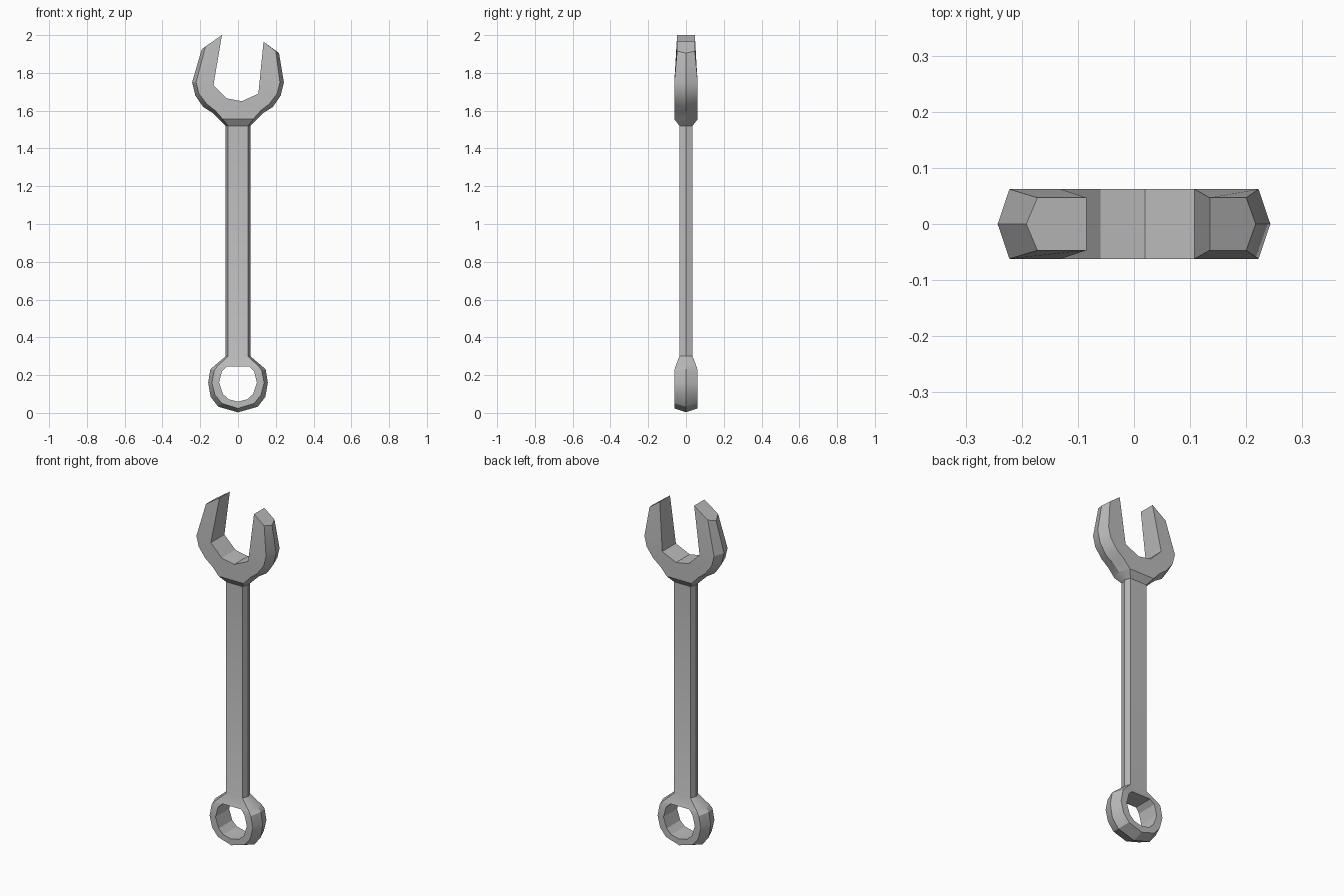
import bpy, bmesh, math

cube = bpy.data.objects.get("Cube")
if cube:
    bpy.data.objects.remove(cube)

steel = bpy.data.materials.new("grey steel")
steel.use_nodes = True
COLOUR = (0.5, 0.5, 0.5, 1)
steel.diffuse_color = COLOUR
steel.node_tree.nodes["Principled BSDF"].inputs["Base Color"].default_value = COLOUR


def loft(name, sections):
    """Skin a row of closed cross-sections and cap both ends."""
    bm = bmesh.new()
    rows = [[bm.verts.new(p) for p in s] for s in sections]
    n = len(rows[0])
    for a, b in zip(rows, rows[1:]):
        for i in range(n):
            j = (i + 1) % n
            bm.faces.new((a[i], a[j], b[j], b[i]))
    bm.faces.new(rows[0])
    bm.faces.new(rows[-1])
    bmesh.ops.remove_doubles(bm, verts=bm.verts, dist=0.0005)
    bmesh.ops.recalc_face_normals(bm, faces=bm.faces)
    mesh = bpy.data.meshes.new(name)
    bm.to_mesh(mesh)
    bm.free()
    mesh.materials.append(steel)
    obj = bpy.data.objects.new(name, mesh)
    bpy.context.collection.objects.link(obj)
    bpy.ops.object.select_all(action="DESELECT")
    obj.select_set(True)
    bpy.context.view_layer.objects.active = obj
    bpy.ops.object.shade_smooth_by_angle(angle=math.radians(28))


def rim(inner, face, ridge, y):
    """Section of a jaw or ring: flat inner wall, two faces, outer ridge."""
    (a, b), (c, d), (e, f) = inner, face, ridge
    return [(a, y, b), (c, y, d), (e, 0, f), (c, -y, d), (a, -y, b)]


def bar(z, face, y, ridge):
    """Six-sided section of the handle."""
    return [(face, y, z), (ridge, 0, z), (face, -y, z),
            (-face, -y, z), (-ridge, 0, z), (-face, y, z)]


def flip(p):
    return (-p[0], p[1])


# Handle, flaring into the ring and the jaw
loft("handle", [bar(0.245, 0.11, 0.056, 0.13), bar(0.3, 0.053, 0.035, 0.065),
                bar(1.52, 0.053, 0.035, 0.065), bar(1.555, 0.08, 0.062, 0.1)])

# Ring end: half of it, then mirrored
half = [((0.06, 0.245), (0.11, 0.245), (0.13, 0.245), 0.056),
        ((0.085, 0.22), (0.125, 0.225), (0.146, 0.232), 0.062),
        ((0.1, 0.16), (0.138, 0.16), (0.158, 0.16), 0.062),
        ((0.08, 0.1), (0.122, 0.095), (0.145, 0.085), 0.062),
        ((0.05, 0.072), (0.085, 0.05), (0.105, 0.033), 0.062),
        ((0, 0.06), (0, 0.024), (0, 0.003), 0.062)]
ring = half + [(flip(a), flip(b), flip(c), y) for a, b, c, y in half[-2::-1]]
loft("ring_end", [rim(*s) for s in ring])

# Open jaw: symmetrical outside, tilted slot inside
outer = [((0.222, 1.75), (0.243, 1.75)), ((0.207, 1.69), (0.226, 1.68)),
         ((0.165, 1.635), (0.185, 1.62)), ((0.12, 1.6), (0.137, 1.59)),
         ((0.08, 1.555), (0.1, 1.555))]
low_r, base_r = (0.108, 1.69), (0.02, 1.65)
low_l, base_l = (-0.13, 1.735), (-0.06, 1.665)
right = [(i, f, r, 0.062) for i, (f, r)
         in zip([low_r] * 3 + [base_r] * 2, outer)]
left = [(i, flip(f), flip(r), 0.062) for i, (f, r)
        in zip([low_l] * 3 + [base_l] * 2, outer)]
tip_r = ((0.135, 1.965), (0.2, 1.915), (0.217, 1.905), 0.047)
tip_l = ((-0.085, 2.0), (-0.172, 1.94), (-0.192, 1.925), 0.047)
loft("open_jaw", [rim(*s) for s in [tip_r] + right + left[::-1] + [tip_l]])
